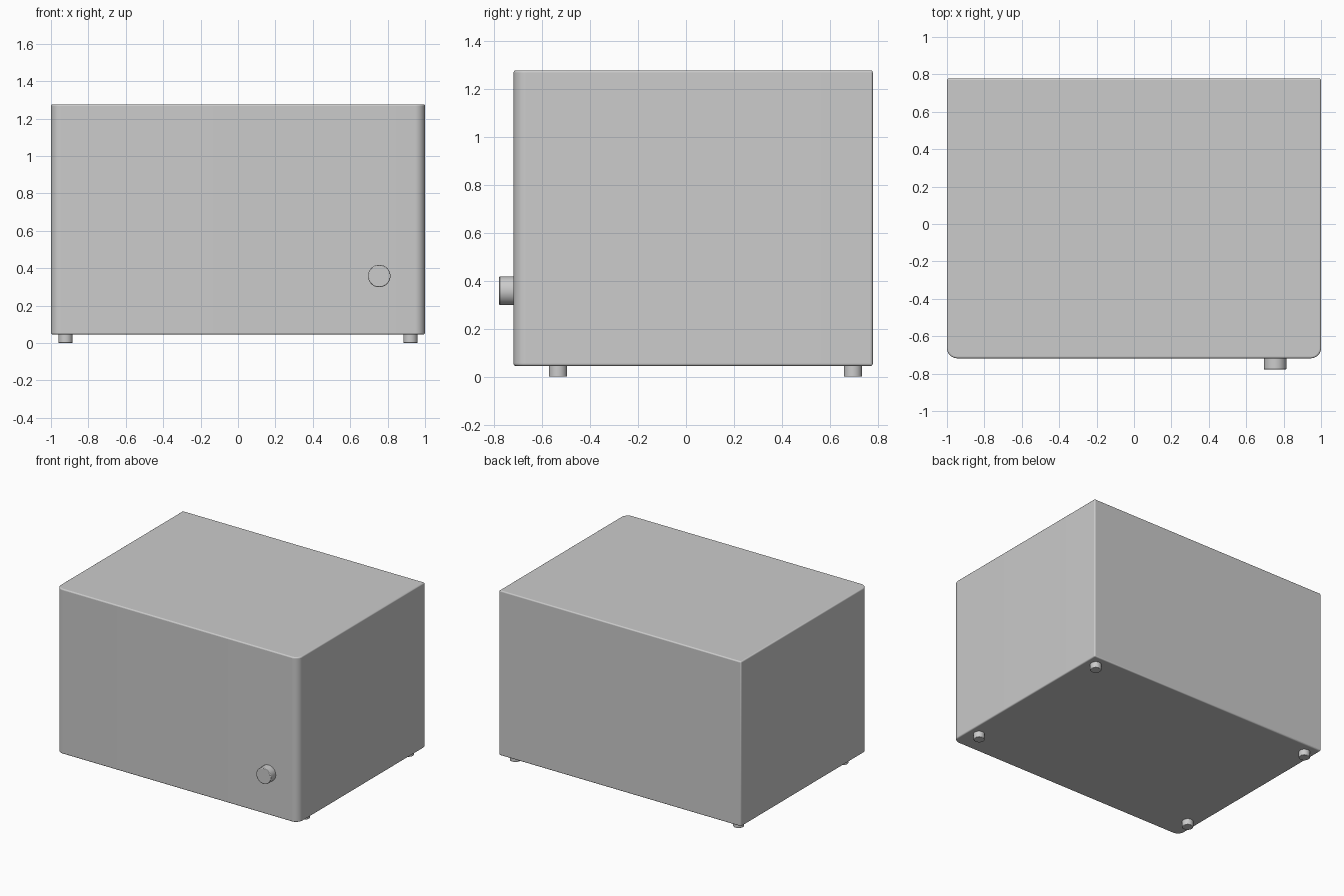
import bpy, bmesh
from math import radians

if "Cube" in bpy.data.objects:
    bpy.data.objects.remove(bpy.data.objects["Cube"])


def smooth(obj):
    bpy.ops.object.select_all(action='DESELECT')
    obj.select_set(True)
    bpy.context.view_layer.objects.active = obj
    bpy.ops.object.shade_smooth_by_angle(angle=radians(35))


def soften(obj, width, segments):
    mod = obj.modifiers.new("soft_edges", 'BEVEL')
    mod.width = width
    mod.segments = segments
    mod.limit_method = 'ANGLE'
    mod.angle_limit = radians(40)


def cylinder(name, radius, depth, location, rotation=(0, 0, 0), bevel=0.003):
    bpy.ops.mesh.primitive_cylinder_add(vertices=48, radius=radius, depth=depth,
                                        location=location, rotation=rotation)
    obj = bpy.context.object
    obj.name = name
    soften(obj, bevel, 2)
    smooth(obj)
    return obj


# Cabinet: box with generously rounded front uprights, other edges softened
X, Y0, Y1, Z0, Z1 = 1.0, -0.718, 0.778, 0.045, 1.276
bm = bmesh.new()
bmesh.ops.create_cube(bm, size=1)
for v in bm.verts:
    v.co = (v.co.x * 2 * X,
            Y1 if v.co.y > 0 else Y0,
            Z1 if v.co.z > 0 else Z0)
front_uprights = [e for e in bm.edges
                  if all(v.co.y < 0 for v in e.verts)
                  and abs(e.verts[0].co.z - e.verts[1].co.z) > 0.1]
bmesh.ops.bevel(bm, geom=front_uprights, offset=0.055, segments=10,
                profile=0.5, affect='EDGES')
mesh = bpy.data.meshes.new("cabinet")
bm.to_mesh(mesh)
bm.free()
cabinet = bpy.data.objects.new("cabinet", mesh)
bpy.context.collection.objects.link(cabinet)
soften(cabinet, 0.009, 4)
smooth(cabinet)

# Control knob on the front
cylinder("control_knob", 0.06, 0.07, (0.755, -0.743, 0.358),
         (radians(90), 0, 0), 0.004)

# Four feet
for side, x in (("left", -0.922), ("right", 0.922)):
    for end, y in (("front", -0.533), ("back", 0.696)):
        cylinder(f"{end}_{side}_foot", 0.038, 0.055, (x, y, 0.0275))
